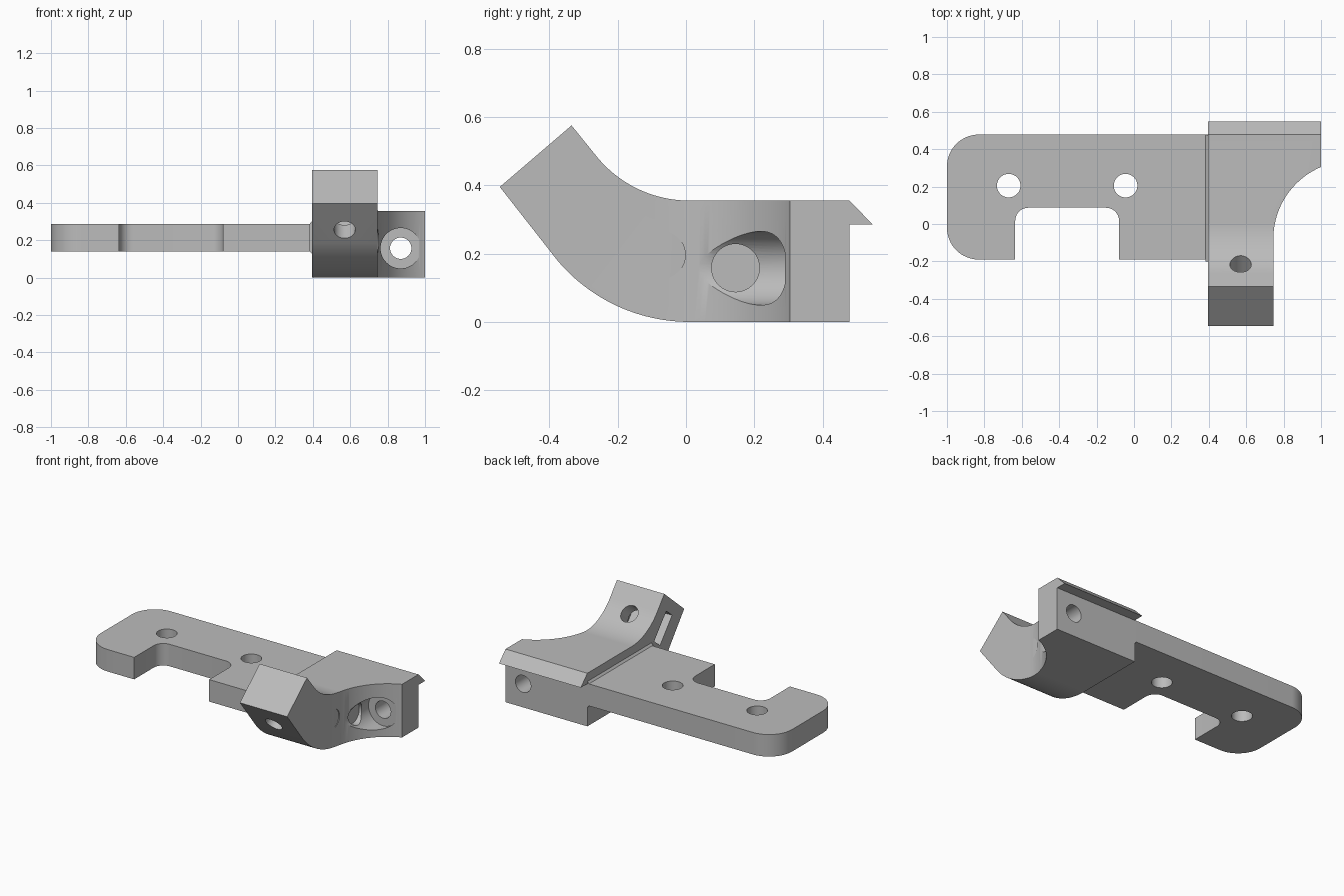
import bpy, bmesh
from math import sin, cos, radians, pi
from mathutils import Vector, Matrix

default = bpy.data.objects.get("Cube")
if default:
    bpy.data.objects.remove(default, do_unlink=True)

grey = bpy.data.materials.new("light_grey")
grey.use_nodes = True
colour = (0.5, 0.5, 0.5, 1)
grey.diffuse_color = colour
grey.node_tree.nodes["Principled BSDF"].inputs["Base Color"].default_value = colour


def add_object(name, bm):
    bmesh.ops.recalc_face_normals(bm, faces=bm.faces)
    mesh = bpy.data.meshes.new(name)
    bm.to_mesh(mesh)
    bm.free()
    mesh.materials.append(grey)
    ob = bpy.data.objects.new(name, mesh)
    bpy.context.collection.objects.link(ob)
    return ob


def prism(name, points, place, depth):
    """Extrude a flat outline; place maps each 2D point into space."""
    bm = bmesh.new()
    face = bm.faces.new([bm.verts.new(place(*p)) for p in points])
    new = bmesh.ops.extrude_face_region(bm, geom=[face])["geom"]
    moved = [v for v in new if isinstance(v, bmesh.types.BMVert)]
    bmesh.ops.translate(bm, verts=moved, vec=Vector(depth))
    return add_object(name, bm)


def rod(name, start, end, radius):
    a, b = Vector(start), Vector(end)
    bm = bmesh.new()
    turn = (b - a).to_track_quat("Z", "Y").to_matrix().to_4x4()
    bmesh.ops.create_cone(bm, cap_ends=True, segments=64, radius1=radius, radius2=radius,
                          depth=(b - a).length, matrix=Matrix.Translation((a + b) / 2) @ turn)
    return add_object(name, bm)


def arc(cx, cy, r, start, end, steps=16):
    angles = [radians(start + (end - start) * i / steps) for i in range(steps + 1)]
    return [(cx + r * cos(t), cy + r * sin(t)) for t in angles]


def boolean(ob, tool, operation="DIFFERENCE"):
    tool.hide_render = True
    mod = ob.modifiers.new("cut", "BOOLEAN")
    mod.operation, mod.solver, mod.object = operation, "EXACT", tool
    bpy.context.view_layer.objects.active = ob
    bpy.ops.object.modifier_apply(modifier=mod.name)
    bpy.data.objects.remove(tool, do_unlink=True)


BACK, INNER, OUTER = 0.478, 0.395, 0.745

# Mounting plate with rounded end and notch
outline = ([(INNER, -0.19), (INNER, BACK)]
           + arc(-0.83, BACK - 0.17, 0.17, 90, 180)
           + arc(-0.83, -0.02, 0.17, 180, 270)
           + [(-0.635, -0.19)]
           + arc(-0.565, 0.017, 0.07, 180, 90, 10)
           + arc(-0.15, 0.017, 0.07, 90, 0, 10)
           + [(-0.08, -0.19)])
plate = prism("mounting_plate", outline, lambda x, y: (x, y, 0.14), (0, 0, 0.147))
for x in (-0.67, -0.045):
    boolean(plate, rod("screw_hole", (x, 0.205, 0), (x, 0.205, 1), 0.063))

# Curved arm block: side profile with a lip at the back
profile = ([(BACK, 0)]
           + arc(0.01, 0.505, 0.505, 270, 220, 24)
           + [(-0.545, 0.395), (-0.335, 0.575)]
           + arc(0.01, 0.705, 0.35, 219, 270, 24)
           + [(BACK, 0.355), (0.547, 0.285), (BACK, 0.285)])
block = prism("arm_block", profile, lambda y, z: (INNER, y, z), (1 - INNER, 0, 0))

# Concave flank trimmed to the plan outline
plan = ([(0.3, -0.7), (OUTER, -0.7)]
        + arc(1.163, -0.08, 0.418, 180, 113, 32)
        + [(1.1, 0.305), (1.1, 0.7), (0.3, 0.7)])
boolean(block, prism("flank_trim", plan, lambda x, y: (x, y, -0.2), (0, 0, 1)), "INTERSECT")

# Bolt hole and counterbore running front to back
boolean(block, rod("counterbore", (0.87, -0.6, 0.157), (0.87, 0.29, 0.157), 0.108))
boolean(block, rod("bolt_hole", (0.87, 0.2, 0.157), (0.87, 0.7, 0.157), 0.057))

# Shallow round recesses in the flank
for y, z in ((0.145, 0.158), (-0.072, 0.196)):
    boolean(block, rod("recess", (OUTER + 0.001, y, z), (1.2, y, z), 0.07))

# Slanted hole through the arm, with a nut slot from the inner side
across = Vector((0, cos(radians(40)), sin(radians(40))))
along = Vector((0, sin(radians(40)), -cos(radians(40))))
middle = Vector((0.57, -0.323, 0.35))
boolean(block, rod("arm_hole", middle - across * 0.4, middle + across * 0.4, 0.057))
corners = [(-0.1, -0.04), (0.1, -0.04), (0.1, 0.04), (-0.1, 0.04)]
slot = prism("nut_slot", corners,
             lambda a, c: Vector((0.3, middle.y, middle.z)) + along * a + across * c, (0.37, 0, 0))
boolean(block, slot)

# Small fillet where the plate meets the block
fillet = prism("joint_fillet", [(INNER, 0.127), (INNER, 0.3), (0.382, 0.286), (0.382, 0.141)],
               lambda x, z: (x, -0.2, z), (0, BACK + 0.199, 0))

for ob in (plate, block, fillet):
    bpy.ops.object.select_all(action="DESELECT")
    ob.select_set(True)
    bpy.context.view_layer.objects.active = ob
    bpy.ops.object.shade_smooth_by_angle(angle=radians(30))
